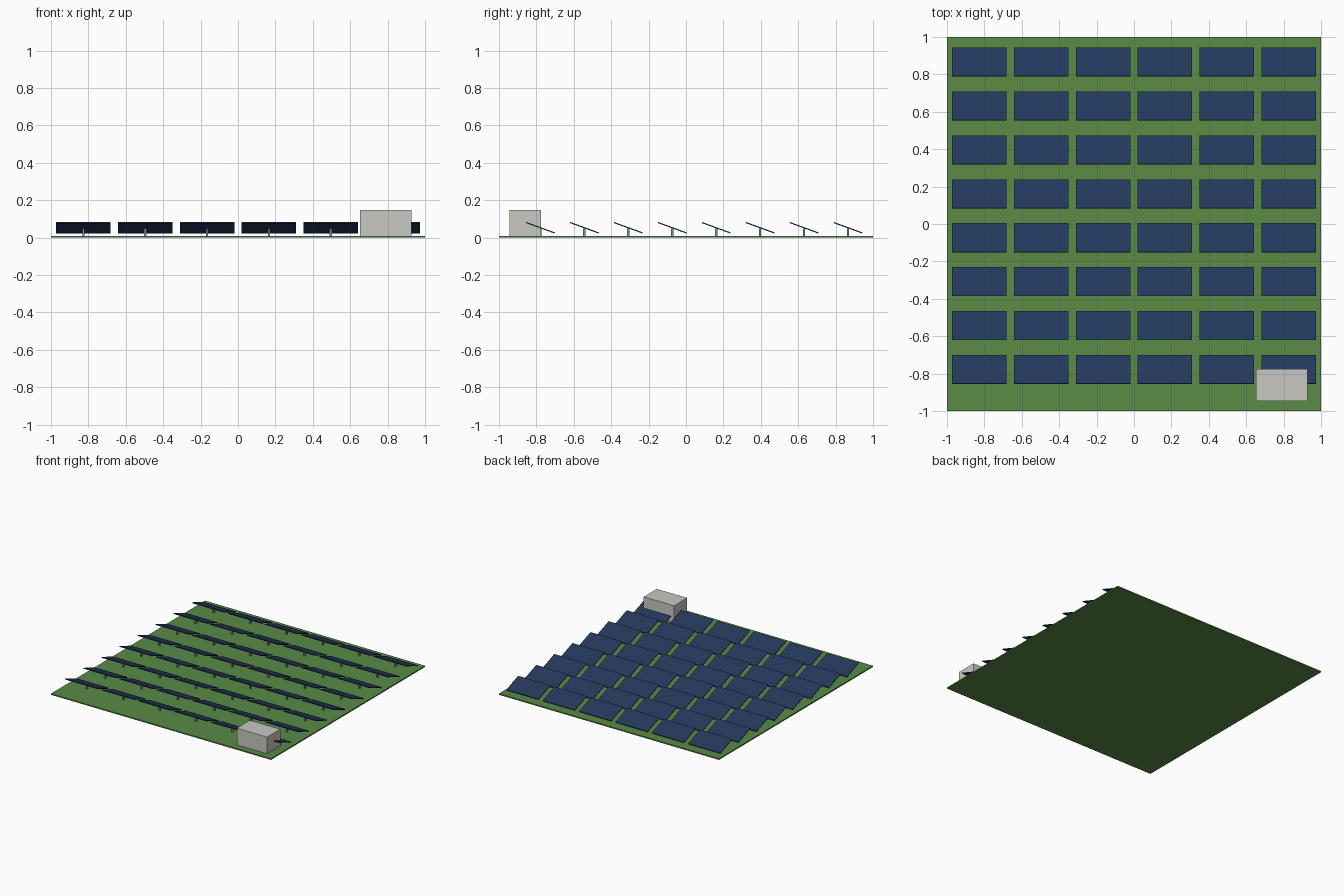
import bpy, math

if "Cube" in bpy.data.objects:
    bpy.data.objects.remove(bpy.data.objects["Cube"])

def material(name, rgb):
    m = bpy.data.materials.new(name)
    m.diffuse_color = (*rgb, 1)
    m.use_nodes = True
    m.node_tree.nodes["Principled BSDF"].inputs["Base Color"].default_value = m.diffuse_color
    return m

grass = material("grass green", (0.10, 0.26, 0.06))
navy = material("panel navy", (0.018, 0.04, 0.107))
steel = material("post grey", (0.27, 0.27, 0.28))
pale = material("cabin pale grey", (0.58, 0.58, 0.55))

def box(name, center, size, mat, tilt=0.0):
    bpy.ops.mesh.primitive_cube_add(size=1, location=center, rotation=(tilt, 0, 0))
    ob = bpy.context.object
    ob.name = name
    ob.scale = size
    ob.data.materials.append(mat)
    return ob

# Field
box("field", (0, 0, 0.005), (2, 2, 0.01), grass)

# Panels tilted with the high edge towards the front, one post under each
TILT = math.radians(-20)
for row in range(8):
    y = 0.866 - row * 0.2349
    for col in range(6):
        x = (col - 2.5) * 0.3306
        box("solar_panel", (x, y, 0.053), (0.292, 0.163, 0.006), navy, TILT)
        box("panel_post", (x, y, 0.029), (0.012, 0.012, 0.042), steel)

# Equipment cabin
box("equipment_cabin", (0.789, -0.86, 0.0775), (0.276, 0.17, 0.139), pale)
